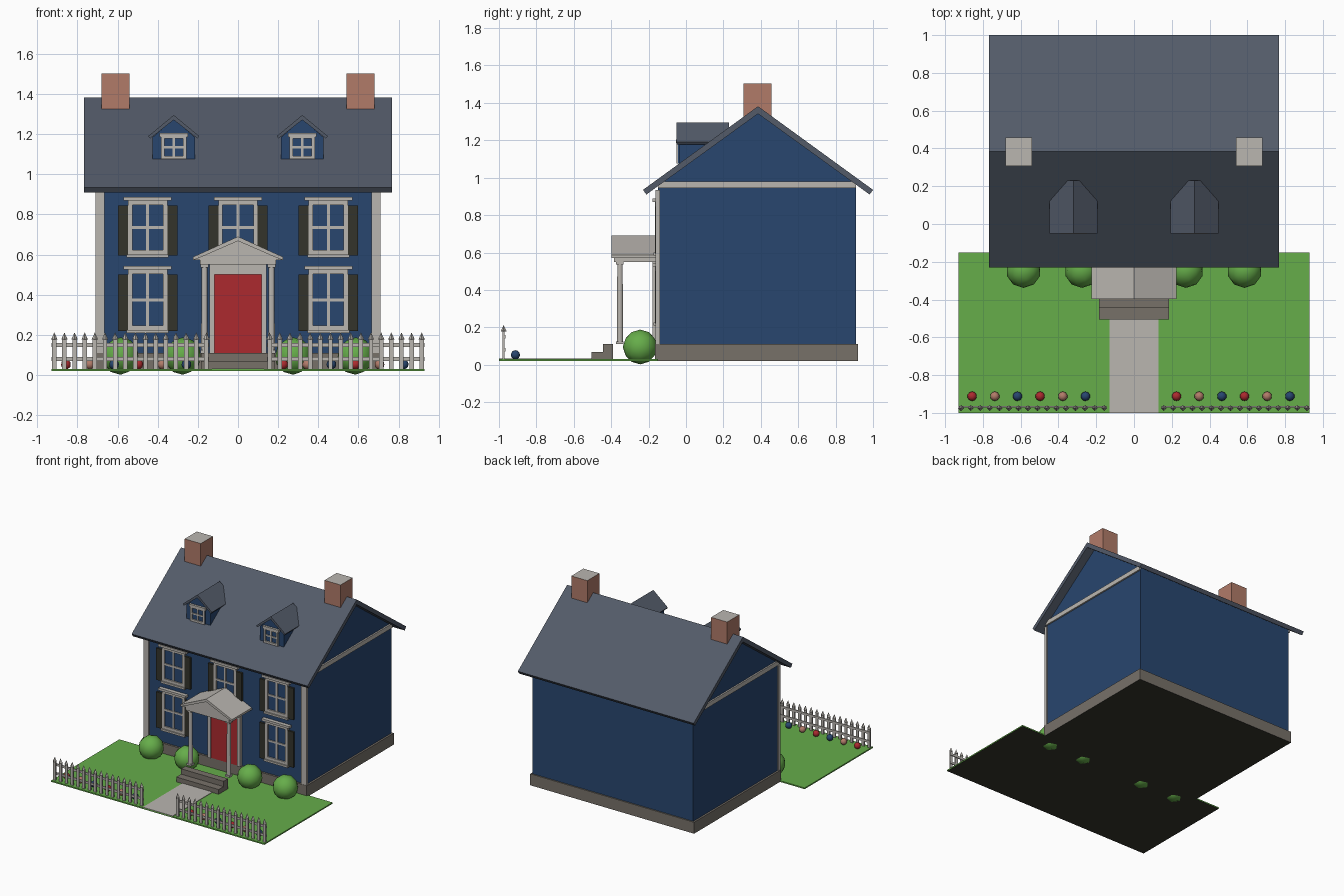
import bpy, bmesh, math
from mathutils import Matrix

if "Cube" in bpy.data.objects:
    bpy.data.objects.remove(bpy.data.objects["Cube"])


def mat(name, r, g, b):
    lin = [(c / 255 / 12.92) if c < 11 else ((c / 255 + 0.055) / 1.055) ** 2.4 for c in (r, g, b)]
    m = bpy.data.materials.new(name)
    m.diffuse_color = (*lin, 1)
    m.use_nodes = True
    m.node_tree.nodes["Principled BSDF"].inputs["Base Color"].default_value = m.diffuse_color
    return m


WALL = mat("blue_wall", 40, 70, 111)
TRIM = mat("pale_trim", 186, 182, 176)
ROOF = mat("slate_roof", 83, 91, 105)
STONE = mat("grey_stone", 119, 113, 105)
BRICK = mat("brick", 177, 123, 105)
RED = mat("door_red", 172, 42, 47)
SHUT = mat("dark_shutter", 52, 52, 43)
GRASS = mat("grass_green", 102, 173, 74)


def finish(name, bm, *mats, under=None, smooth=False):
    bmesh.ops.recalc_face_normals(bm, faces=bm.faces)
    if under:
        mats += (under,)
        for f in bm.faces:
            f.material_index = 1 if f.normal.z < -0.5 else 0
    for f in bm.faces:
        f.smooth = smooth
    me = bpy.data.meshes.new(name)
    bm.to_mesh(me)
    bm.free()
    for m in mats:
        me.materials.append(m)
    ob = bpy.data.objects.new(name, me)
    bpy.context.collection.objects.link(ob)
    return ob


def add_box(bm, x0, x1, y0, y1, z0, z1):
    mx = Matrix.Translation(((x0 + x1) / 2, (y0 + y1) / 2, (z0 + z1) / 2)) @ \
        Matrix.Diagonal((x1 - x0, y1 - y0, z1 - z0, 1))
    bmesh.ops.create_cube(bm, size=1, matrix=mx)


def boxes(name, m, *dims, under=None):
    bm = bmesh.new()
    for d in dims:
        add_box(bm, *d)
    return finish(name, bm, m, under=under)


def prism(name, m, axis, pts, a, b):
    """Extrude a profile: axis 'x' takes (y, z) points, axis 'y' takes (x, z) points."""
    bm = bmesh.new()
    vs = [bm.verts.new((a, p, q) if axis == 'x' else (p, a, q)) for p, q in pts]
    f = bm.faces.new(vs)
    r = bmesh.ops.extrude_face_region(bm, geom=[f])
    d = (b - a, 0, 0) if axis == 'x' else (0, b - a, 0)
    bmesh.ops.translate(bm, verts=[v for v in r["geom"] if isinstance(v, bmesh.types.BMVert)], vec=d)
    return finish(name, bm, m)


def window(name, cx, y, hw, z0, z1, bar):
    """Blue pane plate, frame and cross bars; y is the wall plane."""
    boxes(name + "_pane", WALL, (cx - hw, cx + hw, y - 0.006, y, z0, z1))
    f, t, zm = y - 0.016, bar * 0.33, (z0 + z1) / 2
    boxes(name + "_frame", TRIM,
          (cx - hw, cx - hw + bar, f, y, z0, z1), (cx + hw - bar, cx + hw, f, y, z0, z1),
          (cx - hw, cx + hw, f, y, z1 - bar, z1), (cx - hw, cx + hw, f, y, z0, z0 + bar),
          (cx - t, cx + t, y - 0.013, y, z0, z1), (cx - hw, cx + hw, y - 0.013, y, zm - t, zm + t))


# House body, foundation and trim
prism("house_walls", WALL, 'x', [(-0.15, 0.1), (0.91, 0.1), (0.91, 0.965), (0.38, 1.355), (-0.15, 0.965)], -0.70, 0.70)
boxes("foundation", STONE, (-0.715, 0.715, -0.165, 0.92, 0.02, 0.11), under=SHUT)
for s in (-1, 1):
    x0, x1 = sorted((s * 0.665, s * 0.71))
    boxes("corner_board", TRIM, (x0, x1, -0.163, -0.14, 0.11, 0.935))
    x0, x1 = sorted((s * 0.69, s * 0.712))
    boxes("gable_band", TRIM, (x0, x1, -0.15, 0.91, 0.945, 0.98))

# Main roof
prism("main_roof", ROOF, 'x', [(-0.23, 0.935), (0.385, 1.382), (1.0, 0.935), (0.982, 0.91),
                               (0.385, 1.342), (-0.212, 0.91)], -0.767, 0.767)

# Chimneys with pale tops
for s in (-1, 1):
    bm = bmesh.new()
    add_box(bm, s * 0.61 - 0.07, s * 0.61 + 0.07, 0.307, 0.458, 1.30, 1.503)
    bm.normal_update()
    for f in bm.faces:
        f.material_index = 1 if f.normal.z > 0.5 else 0
    finish("chimney", bm, BRICK, TRIM)

# Dormers
for cx in (-0.32, 0.32):
    prism("dormer_body", WALL, 'y', [(cx - 0.105, 1.06), (cx + 0.105, 1.06), (cx + 0.105, 1.185),
                                     (cx, 1.275), (cx - 0.105, 1.185)], -0.036, 0.20)
    prism("dormer_roof", ROOF, 'y', [(cx - 0.127, 1.19), (cx, 1.295), (cx + 0.127, 1.19), (cx + 0.118, 1.178),
                                     (cx, 1.271), (cx - 0.118, 1.178)], -0.05, 0.23)
    window("dormer_window", cx, -0.036, 0.063, 1.075, 1.195, 0.016)
    boxes("dormer_window_header", TRIM, (cx - 0.07, cx + 0.07, -0.053, -0.036, 1.185, 1.205))

# Front windows with headers, sills and shutters
for cx, z0, z1 in [(-0.45, 0.6, 0.87), (0, 0.6, 0.87), (0.45, 0.6, 0.87), (-0.45, 0.225, 0.525), (0.45, 0.225, 0.525)]:
    window("window", cx, -0.15, 0.098, z0, z1, 0.022)
    boxes("window_header_and_sill", TRIM,
          (cx - 0.12, cx + 0.12, -0.18, -0.15, z1, z1 + 0.018),
          (cx - 0.105, cx + 0.105, -0.175, -0.15, z0 - 0.015, z0))
    boxes("shutters", SHUT, *[(cx + s * 0.123 - 0.025, cx + s * 0.123 + 0.025, -0.165, -0.15, z0 - 0.005, z1 - 0.025)
                              for s in (-1, 1)])

# Door and door frame
boxes("front_door", RED, (-0.116, 0.116, -0.17, -0.15, 0.11, 0.5))
boxes("door_frame", TRIM, (-0.142, -0.116, -0.18, -0.15, 0.11, 0.56), (0.116, 0.142, -0.18, -0.15, 0.11, 0.56),
      (-0.142, 0.142, -0.18, -0.15, 0.5, 0.56))

# Portico: entablature, pediment and columns
boxes("portico_beam", TRIM, (-0.19, 0.19, -0.385, -0.15, 0.55, 0.58))
prism("portico_roof", TRIM, 'y', [(-0.225, 0.572), (0.225, 0.572), (0.225, 0.588), (0, 0.69), (-0.225, 0.588)], -0.385, -0.15)
prism("portico_cornice", TRIM, 'y', [(-0.225, 0.572), (-0.225, 0.588), (0, 0.69), (0.225, 0.588), (0.225, 0.572),
                                     (0.19, 0.585), (0, 0.668), (-0.19, 0.585)], -0.397, -0.385)
for s in (-1, 1):
    bm = bmesh.new()
    bmesh.ops.create_cone(bm, cap_ends=True, segments=12, radius1=0.017, radius2=0.014, depth=0.44,
                          matrix=Matrix.Translation((s * 0.167, -0.353, 0.335)))
    for z0, z1 in ((0.11, 0.125), (0.535, 0.552)):
        add_box(bm, s * 0.167 - 0.02, s * 0.167 + 0.02, -0.373, -0.333, z0, z1)
    finish("portico_column", bm, TRIM)

# Steps
boxes("front_steps", STONE, (-0.185, 0.185, -0.505, -0.445, 0.03, 0.068), (-0.185, 0.185, -0.445, -0.39, 0.03, 0.11))

# Lawn with dark underside, and path
boxes("lawn", GRASS, (-0.93, 0.93, -1.0, -0.15, 0.02, 0.03), under=SHUT)
boxes("garden_path", TRIM, (-0.13, 0.13, -1.0, -0.44, 0.025, 0.034))

# Bushes
for x in (-0.585, -0.275, 0.275, 0.585):
    bm = bmesh.new()
    bmesh.ops.create_icosphere(bm, subdivisions=2, radius=0.093, matrix=Matrix.Translation((x, -0.245, 0.095)))
    finish("bush", bm, GRASS, smooth=True)

# Picket fence on both sides of the path
for s in (-1, 1):
    bm = bmesh.new()
    for i in range(16):
        x = s * (0.915 - i * 0.0505)
        add_box(bm, x - 0.011, x + 0.011, -0.98, -0.97, 0.03, 0.185)
        bmesh.ops.create_cone(bm, cap_ends=True, segments=4, radius1=0.016, radius2=0, depth=0.035,
                              matrix=Matrix.Translation((x, -0.975, 0.195)))
    x0, x1 = sorted((s * 0.93, s * 0.145))
    for z in (0.08, 0.15):
        add_box(bm, x0, x1, -0.972, -0.964, z - 0.009, z + 0.009)
    finish("picket_fence", bm, TRIM)

# Flower row
for start in (-0.857, 0.225):
    for i in range(6):
        bm = bmesh.new()
        bmesh.ops.create_icosphere(bm, subdivisions=2, radius=0.025,
                                   matrix=Matrix.Translation((start + i * 0.12, -0.912, 0.053)))
        finish("flower", bm, (RED, BRICK, WALL)[i % 3], smooth=True)
